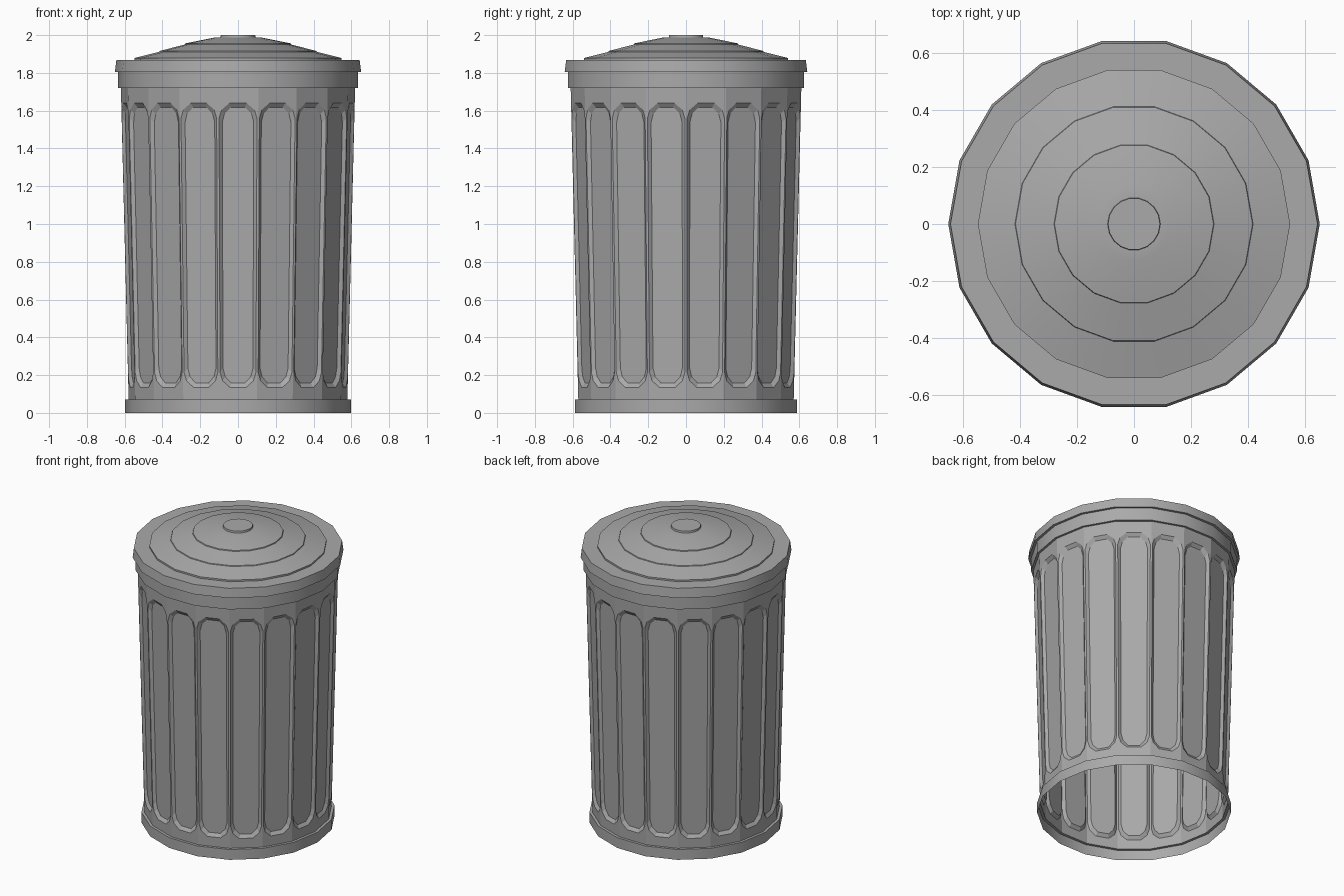
import bpy, bmesh, math

SIDES = 18
STEP = 2 * math.pi / SIDES
Z0, Z1 = 0.07, 1.72          # body wall, bottom and top
R0, R1 = 0.579, 0.62

cube = bpy.data.objects.get("Cube")
if cube:
    bpy.data.objects.remove(cube, do_unlink=True)

# galvanised grey metal
metal = bpy.data.materials.new("grey metal")
metal.use_nodes = True
grey = (0.40, 0.40, 0.40, 1)
metal.diffuse_color = grey
bsdf = next(n for n in metal.node_tree.nodes if n.type == "BSDF_PRINCIPLED")
bsdf.inputs["Base Color"].default_value = grey


def finish(name, bm, smooth):
    bmesh.ops.remove_doubles(bm, verts=bm.verts, dist=0.0005)
    bm.normal_update()
    mesh = bpy.data.meshes.new(name)
    bm.to_mesh(mesh)
    bm.free()
    mesh.materials.append(metal)
    obj = bpy.data.objects.new(name, mesh)
    bpy.context.collection.objects.link(obj)
    if smooth:
        bpy.ops.object.select_all(action="DESELECT")
        obj.select_set(True)
        bpy.context.view_layer.objects.active = obj
        bpy.ops.object.shade_smooth_by_angle(angle=math.radians(30))
    return obj


def lathe(name, profile, cap=False):
    """Turn (radius, z) points, listed bottom to top, into an 18-sided ring."""
    bm = bmesh.new()
    rings = [[bm.verts.new((r * math.cos(i * STEP), r * math.sin(i * STEP), z))
              for i in range(SIDES)] for r, z in profile]
    for low, high in zip(rings, rings[1:]):
        for i in range(SIDES):
            j = (i + 1) % SIDES
            bm.faces.new((low[i], low[j], high[j], high[i]))
    if cap:
        bm.faces.new(rings[-1])
    return finish(name, bm, True)


def wall_point(k, u, z, depth=0.0):
    """Point on facet k: u runs -1..1 across it, depth sinks it inward."""
    r = R0 + (R1 - R0) * (z - Z0) / (Z1 - Z0)
    a = (k + 0.5) * STEP
    out = r * math.cos(STEP / 2) - depth
    side = u * r * math.sin(STEP / 2)
    return (out * math.cos(a) - side * math.sin(a),
            out * math.sin(a) + side * math.cos(a), z)


def panel_half(width, low, high):
    """Right half of a round-ended panel outline, bottom to top."""
    end = [(0, 0), (0.45, 0), (0.86, 0.035), (1, 0.08)]
    return ([(u * width, low + h) for u, h in end]
            + [(u * width, high - h) for u, h in reversed(end)])


# body: tapered open wall, one sunken panel on each facet
bm = bmesh.new()
outer = panel_half(0.94, 0.135, 1.64)
inner = panel_half(0.78, 0.157, 1.618)
for k in range(SIDES):
    floor = []
    for s in (1, -1):
        def make(points, depth=0.0):
            return [bm.verts.new(wall_point(k, s * u, z, depth)) for u, z in points]

        def face(verts):
            bm.faces.new(verts if s == 1 else verts[::-1])

        rim, sunk = make(outer), make(inner, 0.016)
        frame = make([(0, Z0), (1, Z0), (1, Z1), (0, Z1)])
        face(frame + rim[::-1])
        for i in range(len(rim) - 1):
            face([rim[i], rim[i + 1], sunk[i + 1], sunk[i]])
        face(sunk)
finish("body", bm, False)

# bands around the foot and the mouth of the body
lathe("base_band", [(0.597, 0), (0.597, Z0), (R0, Z0)])
lathe("top_band", [(R1, Z1), (0.635, Z1), (0.635, 1.83)])

# lid: flared skirt, flat rim and three stepped cones
lathe("lid", [(0.635, 1.805), (0.652, 1.805), (0.644, 1.868), (0.548, 1.868),
              (0.548, 1.879), (0.418, 1.911), (0.416, 1.916), (0.281, 1.950),
              (0.279, 1.956), (0.13, 1.986), (0.093, 1.988)], cap=True)
lathe("lid_button", [(0.093, 1.986), (0.091, 2.0)], cap=True)
